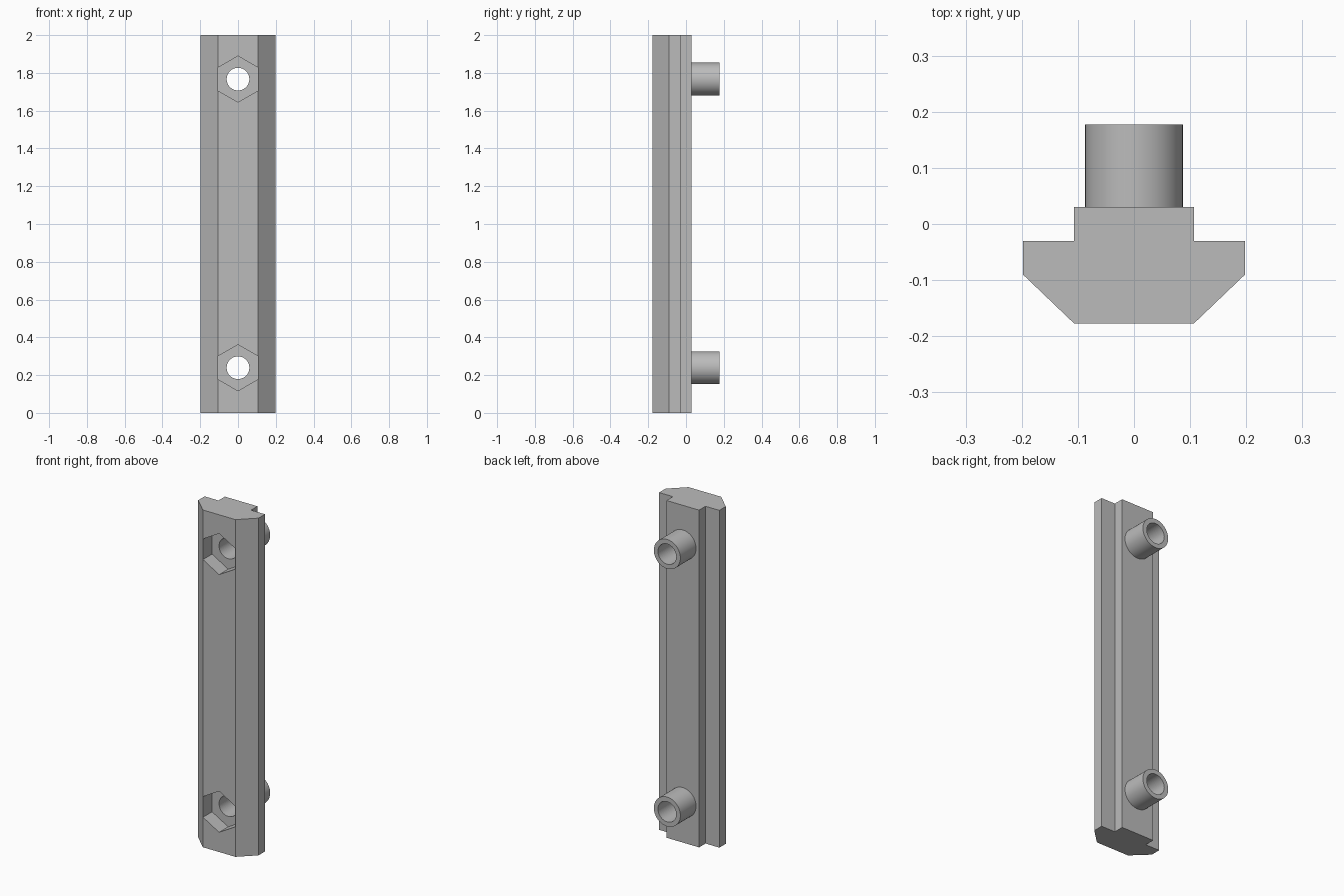
import bpy, bmesh
from math import radians, pi
from mathutils import Matrix

if "Cube" in bpy.data.objects:
    bpy.data.objects.remove(bpy.data.objects["Cube"], do_unlink=True)

HEIGHT = 2.0
FRONT, BACK, TUBE_END = -0.177, 0.03, 0.177
POCKET_FLOOR = -0.092
HOLE_HEIGHTS = {"lower": 0.239, "upper": 1.767}

grey = bpy.data.materials.new("plain grey")
grey.use_nodes = True
colour = (0.5, 0.5, 0.5, 1)
grey.diffuse_color = colour
grey.node_tree.nodes["Principled BSDF"].inputs["Base Color"].default_value = colour


def make_object(name, bm):
    bmesh.ops.recalc_face_normals(bm, faces=bm.faces)
    mesh = bpy.data.meshes.new(name)
    bm.to_mesh(mesh)
    bm.free()
    mesh.materials.append(grey)
    obj = bpy.data.objects.new(name, mesh)
    bpy.context.collection.objects.link(obj)
    return obj


def prism(name, radius, sides, y0, y1, z):
    """Round or polygonal prism along y, with a corner pointing up."""
    bm = bmesh.new()
    bmesh.ops.create_cone(bm, cap_ends=True, segments=sides,
                          radius1=radius, radius2=radius, depth=y1 - y0)
    bm.transform(Matrix.Translation((0, (y0 + y1) / 2, z)) @ Matrix.Rotation(pi / 2, 4, "X"))
    return make_object(name, bm)


def cut(target, cutter):
    mod = target.modifiers.new(cutter.name, "BOOLEAN")
    mod.operation = "DIFFERENCE"
    mod.solver = "EXACT"
    mod.object = cutter
    cutter.hide_render = True
    cutter.hide_viewport = True
    cutter.display_type = "WIRE"


def smooth(obj):
    bpy.ops.object.select_all(action="DESELECT")
    obj.select_set(True)
    bpy.context.view_layer.objects.active = obj
    bpy.ops.object.shade_smooth_by_angle(angle=radians(30))


# Rail: mirrored T-shaped profile with chamfered front, extruded upward
half = [(0.107, FRONT), (0.198, -0.09), (0.198, -0.03), (0.107, -0.03), (0.107, BACK)]
outline = half + [(-x, y) for x, y in reversed(half)]
bm = bmesh.new()
face = bm.faces.new([bm.verts.new((x, y, 0)) for x, y in outline])
top = bmesh.ops.extrude_face_region(bm, geom=[face])["geom"]
bmesh.ops.translate(bm, vec=(0, 0, HEIGHT),
                    verts=[v for v in top if isinstance(v, bmesh.types.BMVert)])
rail = make_object("rail", bm)

# Tubes on the back, with bores running through to hexagonal front pockets
for label, z in HOLE_HEIGHTS.items():
    tube = prism(label + "_tube", 0.087, 64, BACK, TUBE_END, z)
    bore = prism(label + "_bore_cutter", 0.06, 64, -0.3, 0.3, z)
    pocket = prism(label + "_pocket_cutter", 0.122, 6, -0.3, POCKET_FLOOR, z)
    cut(rail, pocket)
    cut(rail, bore)
    cut(tube, bore)
    smooth(tube)
smooth(rail)
